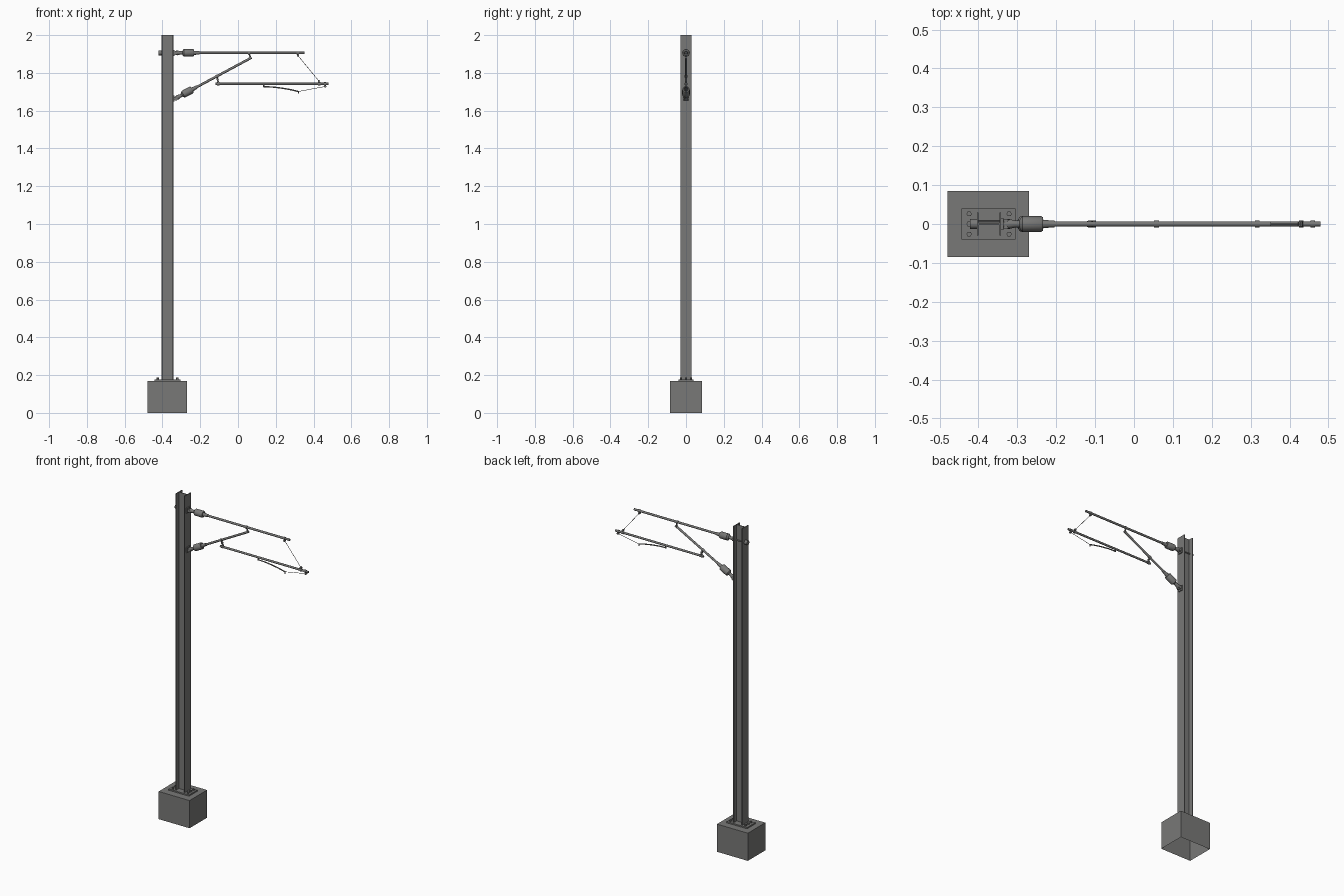
import bpy, bmesh, math
from mathutils import Vector

if "Cube" in bpy.data.objects:
    bpy.data.objects.remove(bpy.data.objects["Cube"])

grey = bpy.data.materials.new("dark_grey_steel")
grey.diffuse_color = (0.19, 0.19, 0.185, 1)
grey.use_nodes = True
grey.node_tree.nodes["Principled BSDF"].inputs["Base Color"].default_value = grey.diffuse_color


def finish(name, bm):
    bmesh.ops.recalc_face_normals(bm, faces=bm.faces)
    me = bpy.data.meshes.new(name)
    bm.to_mesh(me)
    bm.free()
    me.materials.append(grey)
    ob = bpy.data.objects.new(name, me)
    bpy.context.collection.objects.link(ob)
    return ob


def box(name, x0, x1, y0, y1, z0, z1):
    bm = bmesh.new()
    bmesh.ops.create_cube(bm, size=1)
    for v in bm.verts:
        v.co = ((x0 + x1) / 2 + v.co.x * (x1 - x0),
                (y0 + y1) / 2 + v.co.y * (y1 - y0),
                (z0 + z1) / 2 + v.co.z * (z1 - z0))
    return finish(name, bm)


def lathe(name, start, direction, profile, n=12):
    """Closed solid of revolution: profile = (distance along axis, radius)."""
    start, d = Vector(start), Vector(direction).normalized()
    side = Vector((0, 1, 0)) if abs(d.y) < 0.9 else Vector((1, 0, 0))
    u = d.cross(side).normalized()
    w = d.cross(u)
    bm = bmesh.new()
    rings = []
    for t, r in profile:
        rings.append([bm.verts.new(start + d * t + r * (
            u * math.cos(math.tau * i / n) + w * math.sin(math.tau * i / n)))
            for i in range(n)])
    for a, b in zip(rings, rings[1:]):
        for i in range(n):
            bm.faces.new((a[i], a[(i + 1) % n], b[(i + 1) % n], b[i]))
    bm.faces.new(rings[0])
    bm.faces.new(rings[-1])
    ob = finish(name, bm)
    for p in ob.data.polygons:
        p.use_smooth = len(p.vertices) == 4
    ob.data.set_sharp_from_angle(angle=math.radians(40))
    return ob


def rod(name, a, b, r, n=12):
    a, b = Vector(a), Vector(b)
    return lathe(name, a, b - a, [(0, r), ((b - a).length, r)], n)


# Foundation block, open underneath
block = box("foundation", -0.48, -0.27, -0.085, 0.085, 0, 0.17)
bm = bmesh.new()
bm.from_mesh(block.data)
bmesh.ops.delete(bm, geom=[f for f in bm.faces if f.normal.z < -0.9], context='FACES')
bm.to_mesh(block.data)
bm.free()

# Base plate and anchor bolts
box("base_plate", -0.443, -0.305, -0.04, 0.04, 0.17, 0.178)
for x in (-0.424, -0.321):
    for y in (-0.026, 0, 0.026):
        rod("anchor_bolt", (x, y, 0.17), (x, y, 0.187), 0.007, 6)

# H-section mast from one extruded profile
L, R, T, Y, W = -0.404, -0.342, 0.004, 0.03, 0.002
outline = [(L, -Y), (L + T, -Y), (L + T, -W), (R - T, -W), (R - T, -Y), (R, -Y),
           (R, Y), (R - T, Y), (R - T, W), (L + T, W), (L + T, Y), (L, Y)]
bm = bmesh.new()
face = bm.faces.new([bm.verts.new((x, y, 0.178)) for x, y in outline])
ext = bmesh.ops.extrude_face_region(bm, geom=[face])
for v in ext["geom"]:
    if isinstance(v, bmesh.types.BMVert):
        v.co.z = 2.0
finish("mast", bm)

# Arm tubes: top tube, diagonal strut and registration tube
ZT, ZL = 1.906, 1.742
top_dir = Vector((1, 0, 0))
top_root = Vector((-0.335, 0, ZT))
dia_root = Vector((-0.332, 0, 1.664))
dia_end = Vector((0.072, 0, 1.881))
dia_dir = (dia_end - dia_root).normalized()
rod("top_tube", (-0.23, 0, ZT), (0.352, 0, ZT), 0.0065)
rod("diagonal_strut", dia_root + dia_dir * 0.1, dia_end, 0.0065)
rod("registration_tube", (-0.12, 0, ZL), (0.48, 0, ZL), 0.0062)

# Mast brackets, hinge pins and insulators
for name, root, d in (("upper", top_root, top_dir), ("lower", dia_root, dia_dir)):
    z = root.z
    box(name + "_bracket", R, R + 0.006, -0.015, 0.015, z - 0.016, z + 0.016)
    box(name + "_bracket_lug", R, -0.322, -0.005, 0.005, z - 0.008, z + 0.008)
    rod(name + "_hinge_pin", (-0.328, -0.012, z), (-0.328, 0.012, z), 0.01)
    lathe(name + "_insulator", root, d,
          [(0, 0.008), (0.012, 0.013), (0.03, 0.009), (0.04, 0.009), (0.044, 0.016),
           (0.048, 0.02), (0.097, 0.02), (0.101, 0.017), (0.101, 0.011),
           (0.122, 0.009), (0.13, 0.009)], 16)
# Through bolt and rear plate behind the upper bracket
rod("through_bolt", (-0.422, 0, ZT), (L, 0, ZT), 0.013)
rod("through_bolt_shank", (L, 0.006, ZT), (R, 0.006, ZT), 0.004, 8)


# Clamps: a collar round the tube with a lug reaching to the joined part
def clamp(name, x, z, d, end, r=0.0085, half=0.006):
    c, d = Vector((x, 0, z)), Vector(d).normalized()
    rod(name + "_collar", c - d * half, c + d * half, r)
    rod(name + "_lug", c, end, 0.004, 8)
    e = Vector(end)
    rod(name + "_pin", e + Vector((0, -0.006, 0)), e + Vector((0, 0.006, 0)), 0.006, 8)


clamp("strut_top_clamp", 0.058, ZT, (1, 0, 0), (0.066, 0, 1.88))
t = (-0.113 - dia_root.x) / dia_dir.x
mid = dia_root + dia_dir * t
clamp("strut_mid_clamp", mid.x, mid.z, dia_dir, (-0.104, 0, ZL + 0.008))
clamp("registration_clamp", -0.104, ZL, (1, 0, 0), (-0.107, 0, ZL + 0.022))
clamp("top_wire_clamp", 0.317, ZT, (1, 0, 0), (0.317, 0, 1.892))
clamp("low_wire_clamp", 0.43, ZL, (1, 0, 0), (0.428, 0, 1.757))
clamp("end_clamp", 0.46, ZL, (1, 0, 0), (0.462, 0, 1.728))
rod("steady_lug", (0.137, 0, ZL), (0.137, 0, 1.724), 0.004, 8)

# Suspension wire, curved steady arm, contact clip and stay wire
rod("suspension_wire", (0.317, 0, 1.892), (0.428, 0, 1.757), 0.0013, 6)
arm = [(0.135, 1.727), (0.185, 1.725), (0.235, 1.719), (0.28, 1.711), (0.322, 1.701)]
for a, b in zip(arm, arm[1:]):
    rod("steady_arm", (a[0], 0, a[1]), (b[0], 0, b[1]), 0.0035, 8)
rod("contact_clip", (0.32, 0, 1.704), (0.32, 0, 1.69), 0.003, 6)
rod("stay_wire", (0.322, 0, 1.702), (0.462, 0, 1.728), 0.0013, 6)
